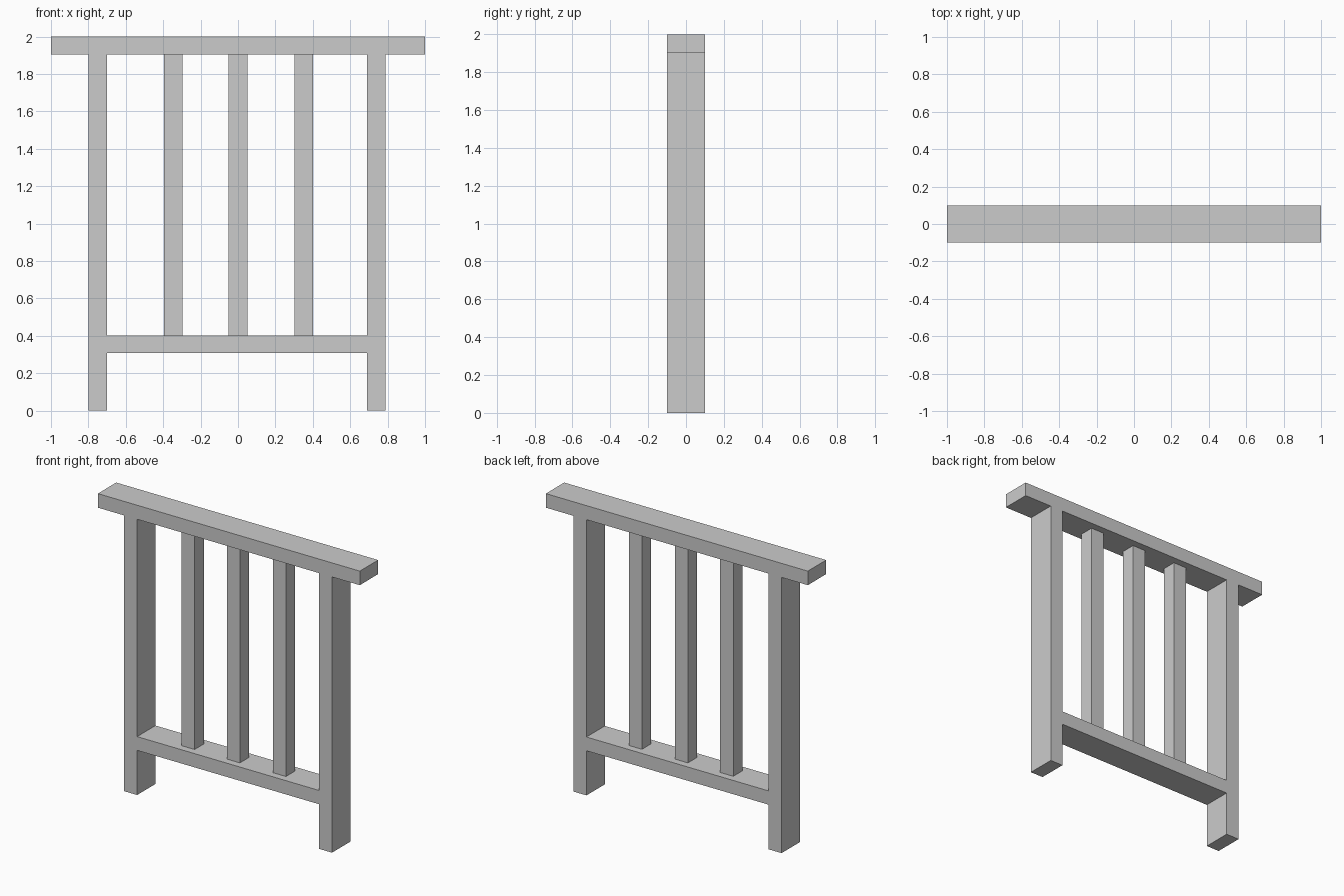
import bpy, bmesh
from mathutils import Vector

if "Cube" in bpy.data.objects:
    bpy.data.objects.remove(bpy.data.objects["Cube"])


def finish(name, bm):
    bmesh.ops.recalc_face_normals(bm, faces=bm.faces)
    mesh = bpy.data.meshes.new(name)
    bm.to_mesh(mesh)
    bm.free()
    obj = bpy.data.objects.new(name, mesh)
    bpy.context.collection.objects.link(obj)
    return obj


# Frame: one joined front silhouette (posts, lower rail, top rail), extruded in depth
xs = [-1.0, -0.8, -0.7, 0.69, 0.788, 1.0]
zs = [0.0, 0.308, 0.403, 1.903, 2.0]
rows = [".#.#.",   # feet
        ".###.",   # lower rail
        ".#.#.",   # open panel
        "#####"]   # top rail
bm = bmesh.new()
for j, row in enumerate(rows):
    for i, cell in enumerate(row):
        if cell == "#":
            corners = [(i, j), (i + 1, j), (i + 1, j + 1), (i, j + 1)]
            bm.faces.new([bm.verts.new((xs[a], -0.1, zs[b])) for a, b in corners])
bmesh.ops.remove_doubles(bm, verts=bm.verts, dist=0.001)
extruded = bmesh.ops.extrude_face_region(bm, geom=bm.faces[:], use_keep_orig=True)
moved = [v for v in extruded["geom"] if isinstance(v, bmesh.types.BMVert)]
bmesh.ops.translate(bm, verts=moved, vec=Vector((0, 0.2, 0)))
finish("railing_frame", bm)

# Balusters: thinner square bars between the rails
z0, z1 = zs[2], zs[3]
for n, x in enumerate((-0.346, 0.0, 0.351), 1):
    bm = bmesh.new()
    bmesh.ops.create_cube(bm, size=1)
    bmesh.ops.scale(bm, verts=bm.verts, vec=(0.1, 0.1, z1 - z0))
    obj = finish(f"baluster_{n}", bm)
    obj.location = (x, 0, (z0 + z1) / 2)
